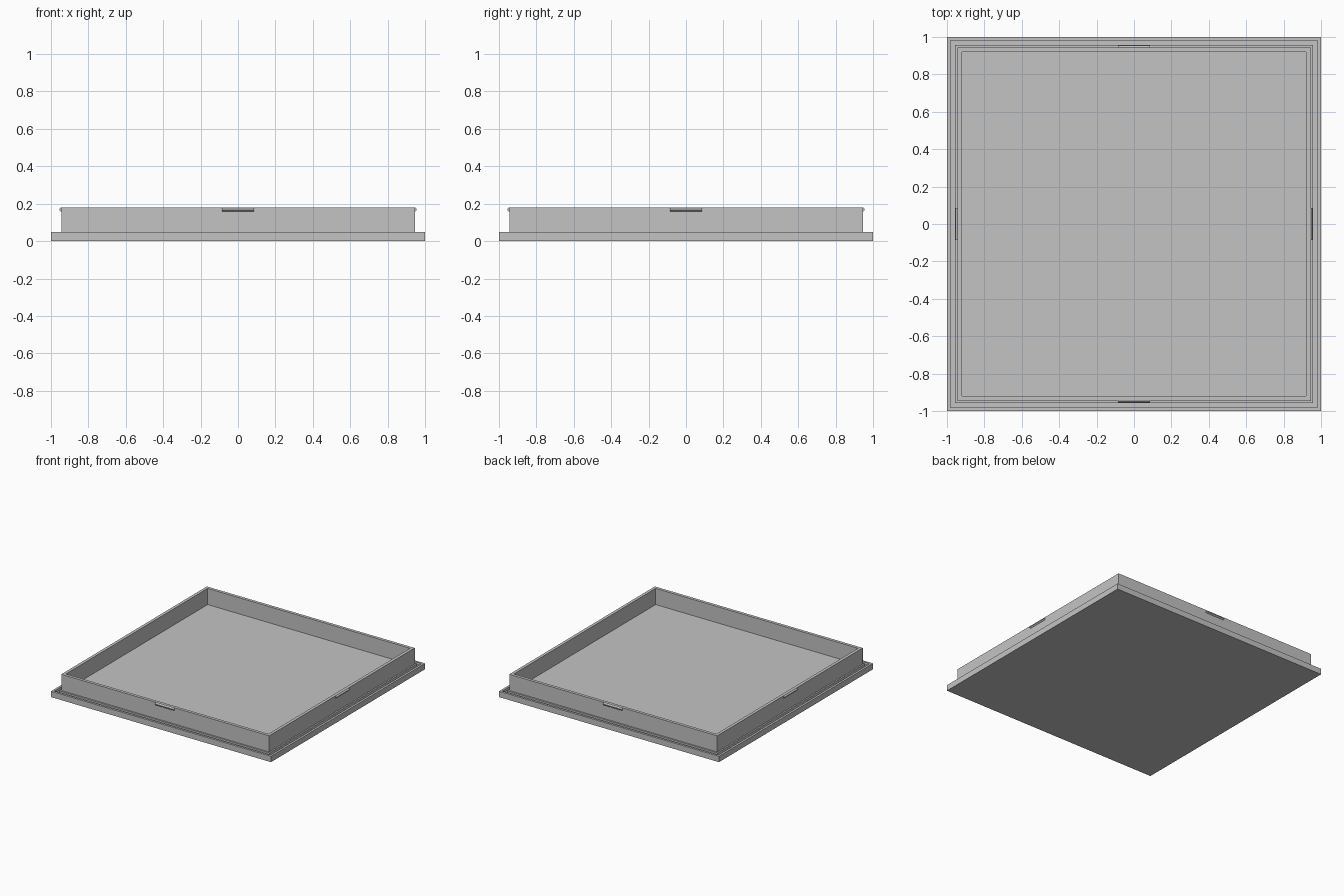
import bpy
import bmesh
from math import pi
from mathutils import Matrix, Vector

default = bpy.data.objects.get("Cube")
if default:
    bpy.data.objects.remove(default, do_unlink=True)

grey = bpy.data.materials.new("plain grey")
grey.use_nodes = True
colour = (0.55, 0.55, 0.55, 1)
grey.diffuse_color = colour
grey.node_tree.nodes["Principled BSDF"].inputs["Base Color"].default_value = colour


def add_object(name, bm):
    bmesh.ops.recalc_face_normals(bm, faces=bm.faces)
    mesh = bpy.data.meshes.new(name)
    bm.to_mesh(mesh)
    bm.free()
    mesh.materials.append(grey)
    obj = bpy.data.objects.new(name, mesh)
    bpy.context.collection.objects.link(obj)
    return obj


def square_sweep(name, profile):
    """Sweep a (half width, height) profile around a square, capped at both ends."""
    bm = bmesh.new()
    rings = [[bm.verts.new((sx * r, sy * r, z))
              for sx, sy in ((-1, -1), (1, -1), (1, 1), (-1, 1))]
             for r, z in profile]
    for a, b in zip(rings, rings[1:]):
        for i in range(4):
            j = (i + 1) % 4
            bm.faces.new((a[i], a[j], b[j], b[i]))
    bm.faces.new(rings[0])
    bm.faces.new(rings[-1])
    return add_object(name, bm)


def snap_clip(name, angle):
    """Small bevelled ridge lying along the outside of one wall."""
    bm = bmesh.new()
    profile = ((WALL - 0.005, TOP), (WALL, TOP), (0.955, 0.172),
               (0.955, 0.165), (WALL, 0.157), (WALL - 0.005, 0.157))
    face = bm.faces.new([bm.verts.new((-0.085, -y, z)) for y, z in profile])
    ext = bmesh.ops.extrude_face_region(bm, geom=[face], use_keep_orig=True)
    moved = [v for v in ext["geom"] if isinstance(v, bmesh.types.BMVert)]
    bmesh.ops.translate(bm, verts=moved, vec=Vector((0.17, 0, 0)))
    bm.transform(Matrix.Rotation(angle, 4, "Z"))
    return add_object(name, bm)


BASE, WALL, INNER, TOP = 0.048, 0.945, 0.92, 0.181
GROOVE_OUT, GROOVE_IN, GROOVE_Z = 0.982, 0.957, 0.028

# Lid: flange with seal groove, upright wall and recessed floor
square_sweep("lid_tray", [
    (1, 0), (1, BASE),
    (GROOVE_OUT, BASE), (GROOVE_OUT, GROOVE_Z),
    (GROOVE_IN, GROOVE_Z), (GROOVE_IN, BASE),
    (WALL, BASE), (WALL, TOP),
    (INNER, TOP), (INNER, BASE),
])

# One snap clip in the middle of each wall
for i, side in enumerate(("front", "left", "back", "right")):
    snap_clip(side + "_snap_clip", i * pi / 2)
